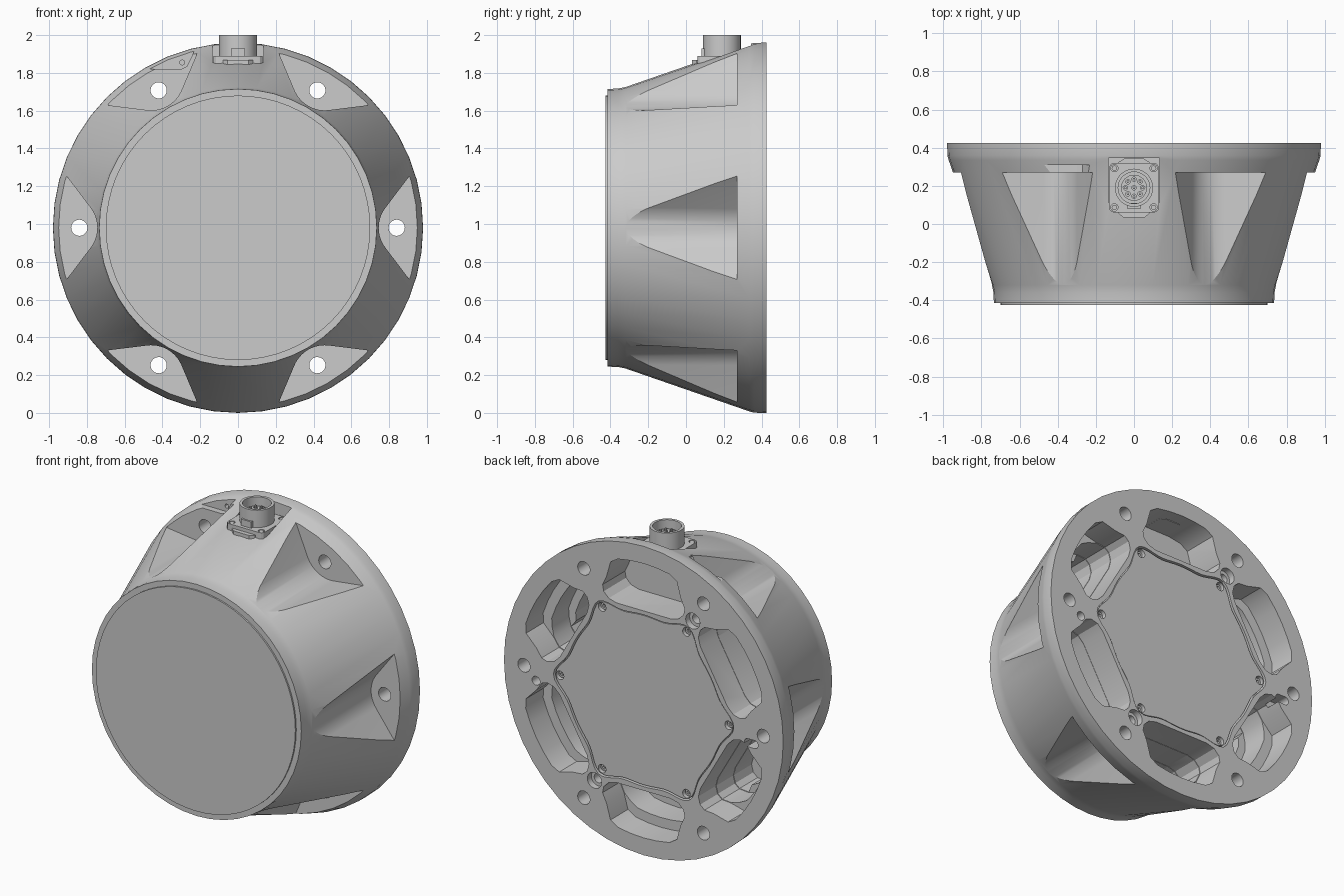
import bpy, bmesh
from math import sin, cos, pi, radians, exp, hypot

if "Cube" in bpy.data.objects:
    bpy.data.objects.remove(bpy.data.objects["Cube"])

CZ = 0.98   # height of the main axis, which runs along y


def circle(r, n=24, cx=0, cy=0):
    return [(cx + r * cos(2 * pi * i / n), cy + r * sin(2 * pi * i / n)) for i in range(n)]


def rot(pts, deg):
    c, s = cos(radians(deg)), sin(radians(deg))
    return [(x * c - y * s, x * s + y * c) for x, y in pts]


def loft(bm, rings):
    """Closed solid through a list of vertex rings."""
    vs = [[bm.verts.new(p) for p in r] for r in rings]
    n = len(vs[0])
    for a, b in zip(vs, vs[1:]):
        for i in range(n):
            bm.faces.new((a[i], a[(i + 1) % n], b[(i + 1) % n], b[i]))
    bm.faces.new(vs[0])
    bm.faces.new(vs[-1])


def solids(name, parts, axis='y'):
    """One object from prisms (outline, start, end) along y (around the main axis) or z."""
    bm = bmesh.new()
    for pts, a, b in parts:
        if axis == 'y':
            loft(bm, [[(x, t, CZ + z) for x, z in pts] for t in (a, b)])
        else:
            loft(bm, [[(x, y, t) for x, y in pts] for t in (a, b)])
    return finish(name, bm)


def finish(name, bm):
    bmesh.ops.recalc_face_normals(bm, faces=bm.faces)
    me = bpy.data.meshes.new(name)
    bm.to_mesh(me)
    bm.free()
    ob = bpy.data.objects.new(name, me)
    bpy.context.collection.objects.link(ob)
    return ob


def cut(ob, parts, axis='y'):
    """Subtract prisms from an object."""
    cutter = solids('cutter', parts, axis)
    cutter.hide_render = True
    m = ob.modifiers.new('cut', 'BOOLEAN')
    m.operation, m.solver, m.object = 'DIFFERENCE', 'EXACT', cutter
    me = bpy.data.meshes.new_from_object(ob.evaluated_get(bpy.context.evaluated_depsgraph_get()))
    ob.modifiers.clear()
    ob.data = me
    bpy.data.objects.remove(cutter)


SIX = range(0, 360, 60)

# tapered round housing
profile = [(-.415, .735), (-.36, .737), (-.32, .745), (.335, .972), (.36, .979), (.425, .98)]
bm = bmesh.new()
loft(bm, [[(x, y, CZ + z) for x, z in circle(r, 48)] for y, r in profile])
housing = finish('housing', bm)

# six rounded V scallops with bolt holes in their floors
nose = [(.92 - .175 * cos(radians(a)), .175 * sin(radians(a))) for a in range(-37, 38, 6)]
scallop = [(1.1, -.528)] + nose + [(1.1, .528)]
cut(housing, [(rot(scallop, a), -.6, .27) for a in SIX])
cut(housing, [(rot(circle(.043, 20, .84), a), .2, .5) for a in SIX])

# small ledge in the upper left scallop
ledge = [(-.49, .84), (-.30, .84), (-.27, .855), (-.22, .96), (-.40, 1.05), (-.60, .95)]
cut(housing, [(ledge, .2, .31)])
cut(housing, [(circle(.013, 12, -.295, .875), .25, .36)])


# lightening pockets in the back, stepping inward with depth
def pocket(outer, shrink):
    left = [(.19, .57), (.245, .585), (.28, .62), (.288, .66), (.26, .72)]
    ends = [a for a in (15.5, 12, 6, 0)]
    arc = [(outer * sin(radians(a)), outer * cos(radians(a)) - (.02 if a > 15 else 0)) for a in ends]
    half = [(x, z) for x, z in left if z < outer - .03] + arc
    full = half + [(-x, z) for x, z in reversed(half[:-1])]
    return [(x * (1 - shrink), .68 + (z - .68) * (1 - shrink)) for x, z in full]


cut(housing, [(rot(pocket(.87, 0), a), .2 if a == 0 else .25, .5) for a in SIX])
for outer, depth, shrink in ((.81, .08, .015), (.76, -.1, .03)):
    cut(housing, [(rot(pocket(outer, shrink), a), depth, .5) for a in SIX if a])


# wavy recess for the back cover
def wavy(scale):
    pts = []
    for i in range(120):
        d = (i * 3 + 30) % 60 - 30
        r = (.545 + .088 * exp(-(d / 10) ** 2)) * scale
        pts.append((r * cos(radians(i * 3)), r * sin(radians(i * 3))))
    return pts


cut(housing, [(wavy(1), .37, .5)])

# counterbored holes, locating hole and slot in the back face
cut(housing, [(rot(circle(.05, 24, .69), a), .385, .5) for a in (120, 300)])
cut(housing, [(rot(circle(.03, 20, .69), a), .3, .45) for a in (120, 300)])
slot = [(x + (.022 if x > -.755 else -.022), z) for x, z in circle(.026, 20, -.755, -.07)]
cut(housing, [(circle(.028, 20, .755, -.075), .33, .5), (slot, .33, .5)])

# flat seat for the connector
cut(housing, [([(-.135, .03), (.135, .03), (.135, .345), (-.135, .345)], 1.855, 2.2)], 'z')

# front and back covers
front_cover = solids('front_cover', [(circle(.70, 64), -.425, -.4)])
back_cover = solids('back_cover', [(wavy(.985), .36, .418)])
cut(back_cover, [(rot(circle(.027, 20, .592), a), .3, .5) for a in SIX])
screws = solids('back_cover_screws', [(rot(circle(.021, 16, .592), a), .36, .4) for a in SIX])
cut(screws, [(rot(circle(.011, 6, .592), a), .385, .5) for a in SIX])

# connector: gasket, square flange, barrel, insert, pins and screws
CY = .19
gasket = solids('connector_gasket', [(
    [(-.08, .055), (-.055, .033), (.055, .033), (.08, .055), (.08, .325),
     (.05, .343), (-.05, .343), (-.08, .325)], 1.845, 1.868)], 'z')
square = [(sx * .105 + .025 * cos(radians(q + a)), CY + sy * .105 + .025 * sin(radians(q + a)))
          for sx, sy, q in ((1, 1, 0), (-1, 1, 90), (-1, -1, 180), (1, -1, 270))
          for a in (0, 30, 60, 90)]
flange = solids('connector_flange', [(square, 1.85, 1.89)], 'z')
corners = [(sx * .103, CY + sy * .103) for sx in (-1, 1) for sy in (-1, 1)]
cut(flange, [(circle(.019, 16, x, y), 1.875, 2) for x, y in corners], 'z')
flange_screws = solids('connector_screws', [(circle(.014, 12, x, y), 1.86, 1.888) for x, y in corners], 'z')
barrel = solids('connector_barrel', [(circle(.1, 40, 0, CY), 1.86, 2.0)], 'z')
cut(barrel, [(circle(.083, 40, 0, CY), 1.9, 2.1)], 'z')
key = solids('connector_key', [([(-.036, .081), (.036, .081), (.036, .11), (-.036, .11)], 1.87, 1.93)], 'z')
insert = solids('connector_insert', [(circle(.068, 32, 0, CY), 1.88, 1.95)], 'z')
pin_spots = [(0, CY)] + circle(.045, 8, 0, CY)
cut(insert, [(circle(.012, 12, x, y), 1.93, 2) for x, y in pin_spots], 'z')
pins = solids('connector_pins', [(circle(.007, 8, x, y), 1.9, 1.965) for x, y in pin_spots], 'z')

# smooth shading with crisp edges
bpy.ops.object.select_all(action='DESELECT')
for ob in bpy.context.collection.objects:
    ob.select_set(True)
bpy.context.view_layer.objects.active = housing
bpy.ops.object.shade_smooth_by_angle(angle=radians(25))
